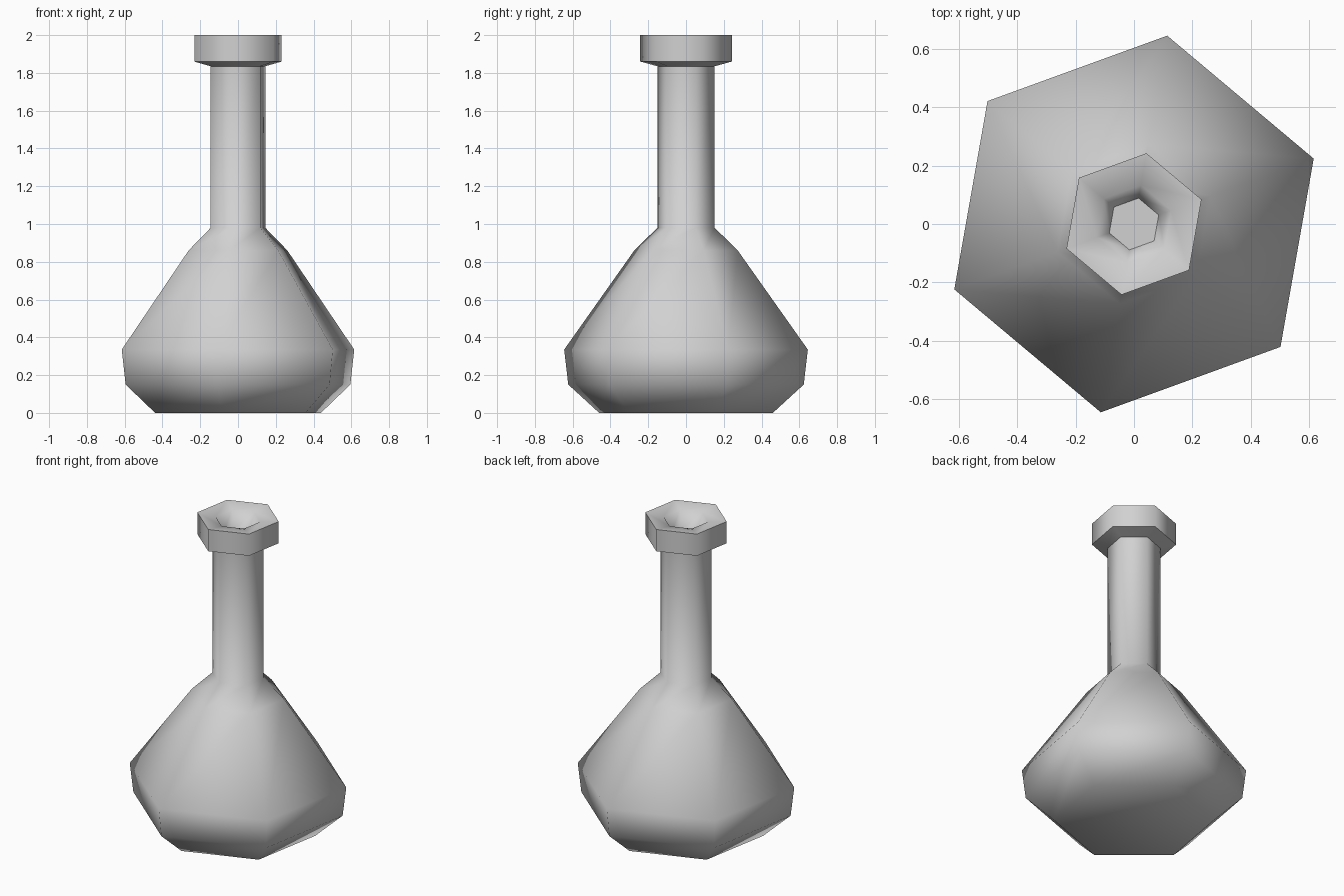
import bpy, bmesh, math

SIDES = 6
PHASE = math.radians(20)

cube = bpy.data.objects.get("Cube")
if cube:
    bpy.data.objects.remove(cube, do_unlink=True)

grey = bpy.data.materials.new("pale grey")
grey.use_nodes = True
colour = (0.64, 0.64, 0.64, 1)
grey.diffuse_color = colour
grey.node_tree.nodes["Principled BSDF"].inputs["Base Color"].default_value = colour


def lathe(name, profile):
    """Six-sided solid from (radius, height) pairs, capped at both ends."""
    bm = bmesh.new()
    rings = []
    for r, z in profile:
        angles = [PHASE + math.tau * i / SIDES for i in range(SIDES)]
        rings.append([bm.verts.new((r * math.cos(a), r * math.sin(a), z)) for a in angles])
    for low, high in zip(rings, rings[1:]):
        for i in range(SIDES):
            j = (i + 1) % SIDES
            bm.faces.new((low[i], low[j], high[j], high[i]))
    bm.faces.new(rings[0][::-1])
    bm.faces.new(rings[-1])
    mesh = bpy.data.meshes.new(name)
    bm.to_mesh(mesh)
    bm.free()
    mesh.materials.append(grey)
    obj = bpy.data.objects.new(name, mesh)
    bpy.context.collection.objects.link(obj)
    return obj


flask = lathe("flask", [
    # faceted belly
    (0.467, 0), (0.633, 0.15), (0.655, 0.335), (0.278, 0.86),
    # straight neck
    (0.154, 0.98), (0.154, 1.835),
    # flared lip
    (0.246, 1.86), (0.246, 2.0),
    # hollow mouth
    (0.135, 1.985), (0.09, 1.88),
])

bpy.ops.object.select_all(action="DESELECT")
flask.select_set(True)
bpy.context.view_layer.objects.active = flask
bpy.ops.object.shade_smooth_by_angle(angle=math.radians(68))
